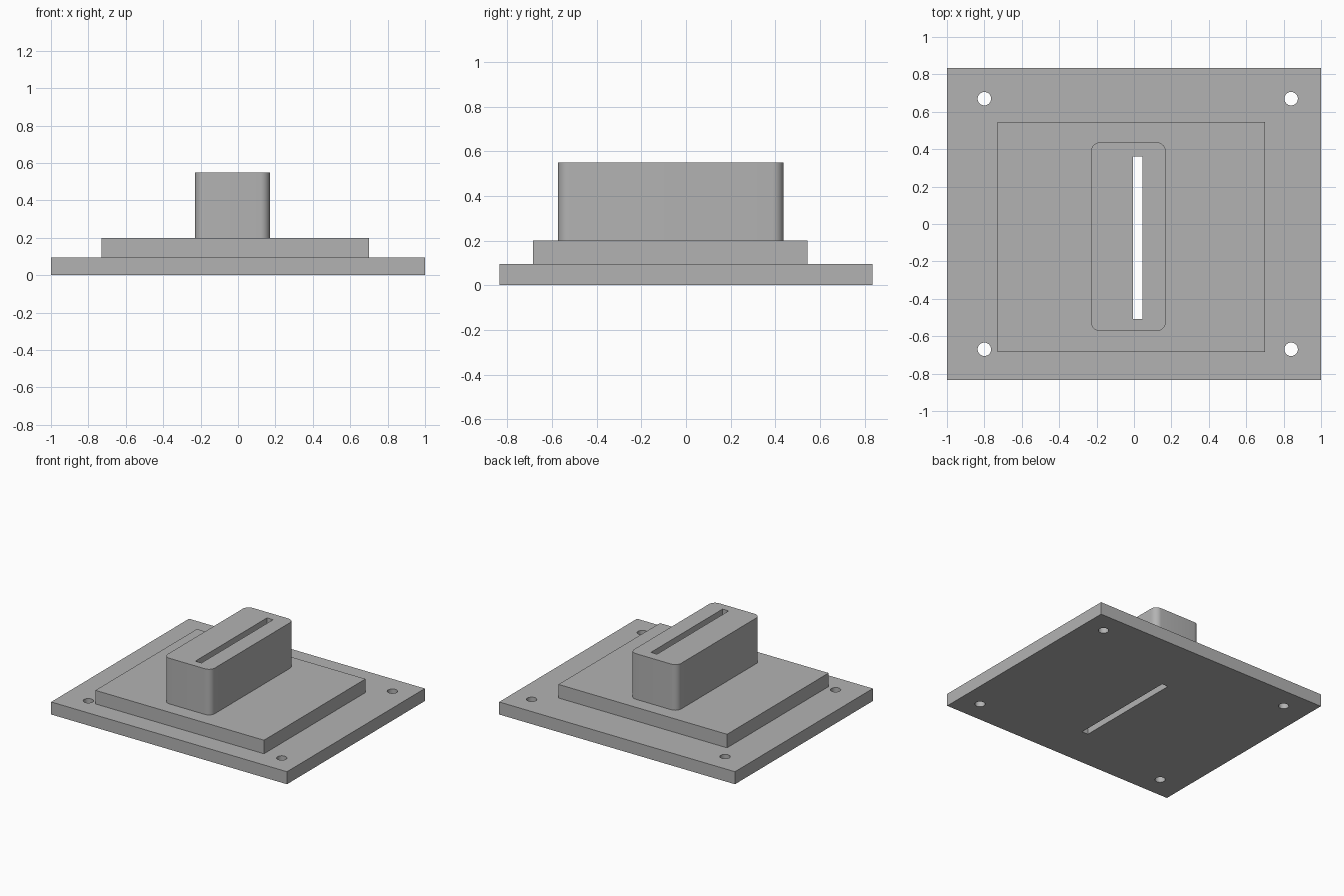
import bpy
import bmesh
from mathutils import Matrix, Vector

if "Cube" in bpy.data.objects:
    bpy.data.objects.remove(bpy.data.objects["Cube"], do_unlink=True)

grey = bpy.data.materials.new("plain_grey")
grey.use_nodes = True
grey.diffuse_color = (0.45, 0.45, 0.45, 1)
grey.node_tree.nodes["Principled BSDF"].inputs["Base Color"].default_value = grey.diffuse_color


def make_object(name, bm):
    mesh = bpy.data.meshes.new(name)
    bm.to_mesh(mesh)
    bm.free()
    mesh.materials.append(grey)
    obj = bpy.data.objects.new(name, mesh)
    bpy.context.collection.objects.link(obj)
    return obj


def box(name, x, y, z, corner=0):
    """Box between (low, high) ranges, with optional rounded upright edges."""
    low, high = Vector((x[0], y[0], z[0])), Vector((x[1], y[1], z[1]))
    bm = bmesh.new()
    place = Matrix.Translation((low + high) / 2) @ Matrix.Diagonal((*(high - low), 1))
    bmesh.ops.create_cube(bm, size=1, matrix=place)
    if corner:
        upright = [e for e in bm.edges
                   if abs(e.verts[0].co.z - e.verts[1].co.z) > 0.01]
        bmesh.ops.bevel(bm, geom=upright, offset=corner, segments=8,
                        profile=0.5, affect='EDGES')
    return make_object(name, bm)


def peg(name, x, y, radius):
    bm = bmesh.new()
    bmesh.ops.create_cone(bm, cap_ends=True, segments=32, radius1=radius,
                          radius2=radius, depth=1, matrix=Matrix.Translation((x, y, 0)))
    return make_object(name, bm)


# Stacked solids: base plate, raised step and tall rounded block
body = box("slotted_base", (-1, 1), (-0.835, 0.835), (0, 0.096))
step = box("raised_step", (-0.73, 0.70), (-0.685, 0.545), (0.04, 0.2))
block = box("slotted_block", (-0.23, 0.17), (-0.573, 0.437), (0.06, 0.55), 0.05)

# Cutters: long slot and four corner screw holes, all going right through
slot = box("slot_cutter", (-0.006, 0.046), (-0.508, 0.36), (-1, 1))
holes = [peg("screw_hole_cutter", x, y, 0.036)
         for x in (-0.80, 0.84) for y in (-0.67, 0.67)]

jobs = [(step, 'UNION'), (block, 'UNION'), (slot, 'DIFFERENCE')]
jobs += [(hole, 'DIFFERENCE') for hole in holes]
for tool, operation in jobs:
    mod = body.modifiers.new(tool.name, 'BOOLEAN')
    mod.operation = operation
    mod.solver = 'EXACT'
    mod.object = tool

# Apply the stack and drop the helpers
bpy.context.view_layer.objects.active = body
body.select_set(True)
for mod in list(body.modifiers):
    bpy.ops.object.modifier_apply(modifier=mod.name)
for tool, _ in jobs:
    bpy.data.objects.remove(tool, do_unlink=True)

# Smooth the rounded corners and hole walls, keep every edge sharp
bpy.ops.object.select_all(action='DESELECT')
body.select_set(True)
bpy.ops.object.shade_smooth_by_angle()
